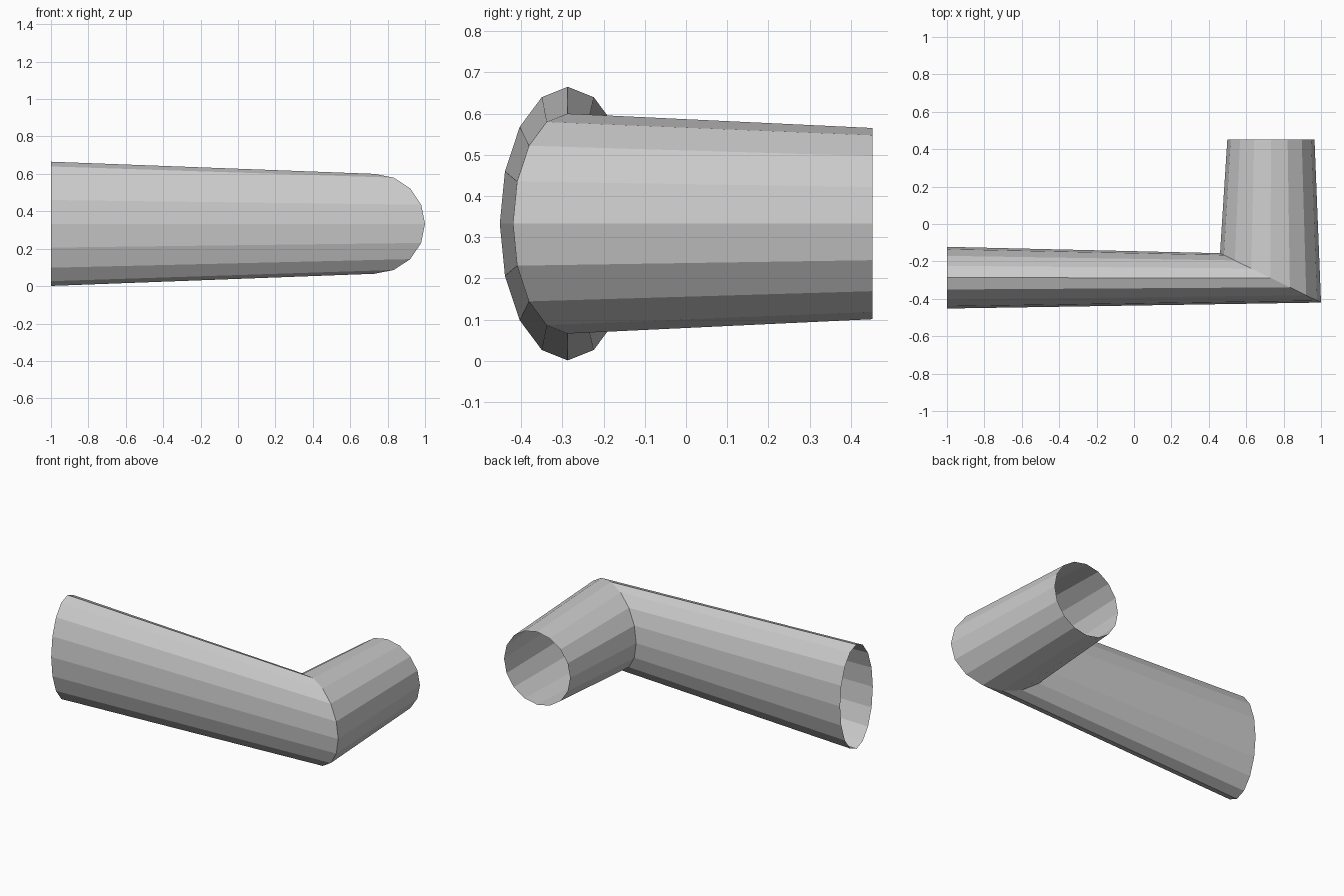
import bpy, bmesh
from math import cos, sin, tau
from mathutils import Vector

cube = bpy.data.objects.get("Cube")
if cube:
    bpy.data.objects.remove(cube)

SIDES = 16

# Material
grey = bpy.data.materials.new("light grey")
grey.use_nodes = True
colour = (0.6, 0.6, 0.6, 1)
grey.diffuse_color = colour
grey.node_tree.nodes["Principled BSDF"].inputs["Base Color"].default_value = colour

# Cross-sections: centre, outward half-axis, upward half-axis
sections = [
    (Vector((-1, -0.287, 0.333)), Vector((0, -0.165, 0)), 0.332),        # wide open end
    (Vector((0.73, -0.288, 0.333)), Vector((0.27, -0.132, 0)), 0.267),   # mitred bend
    (Vector((0.732, 0.453, 0.333)), Vector((0.233, 0, 0)), 0.232),       # narrow open end
]


def ring(bm, centre, outward, height):
    up = Vector((0, 0, height))
    angles = [tau * i / SIDES for i in range(SIDES)]
    return [bm.verts.new(centre + outward * cos(a) + up * sin(a)) for a in angles]


# Bent tapering tube, open at both ends
bm = bmesh.new()
rings = [ring(bm, *s) for s in sections]
for a, b in zip(rings, rings[1:]):
    for i in range(SIDES):
        j = (i + 1) % SIDES
        bm.faces.new((a[i], b[i], b[j], a[j]))
bm.normal_update()
# Turn the surface to face outwards
if sum(f.normal.z * (f.calc_center_median().z - 0.333) for f in bm.faces) < 0:
    bmesh.ops.reverse_faces(bm, faces=bm.faces[:])

mesh = bpy.data.meshes.new("bent_tube")
bm.to_mesh(mesh)
bm.free()
mesh.materials.append(grey)
tube = bpy.data.objects.new("bent_tube", mesh)
bpy.context.collection.objects.link(tube)
